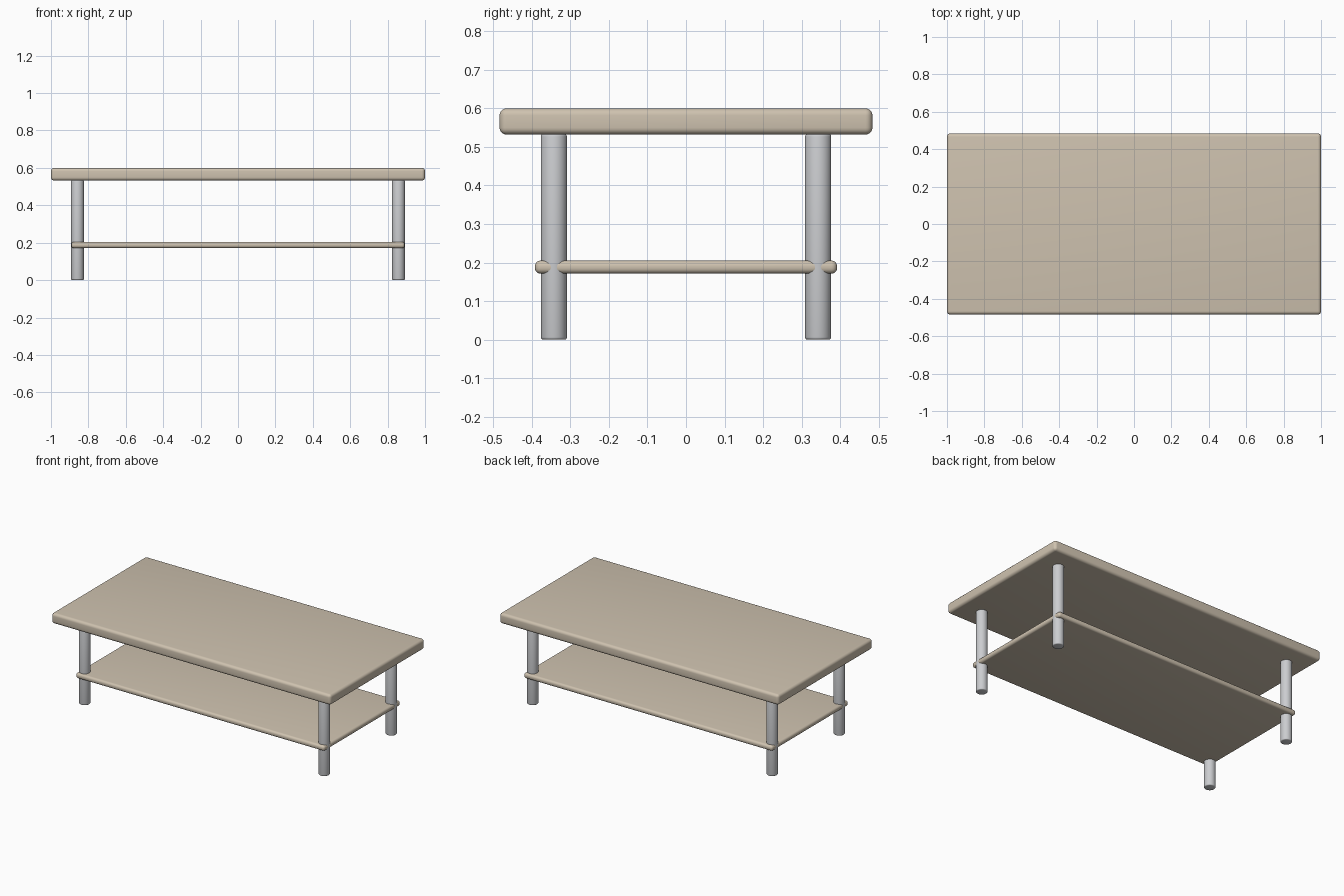
import bpy
import math

cube = bpy.data.objects.get("Cube")
if cube:
    bpy.data.objects.remove(cube, do_unlink=True)


def material(name, rgb):
    mat = bpy.data.materials.new(name)
    mat.use_nodes = True
    color = (*rgb, 1)
    mat.diffuse_color = color
    mat.node_tree.nodes["Principled BSDF"].inputs["Base Color"].default_value = color
    return mat


def finish(obj, name, mat, bevel, segments):
    """Name, colour, round the edges and smooth the shading."""
    obj.name = name
    obj.data.materials.append(mat)
    bpy.ops.object.transform_apply(location=False, rotation=False, scale=True)
    mod = obj.modifiers.new("rounded_edges", 'BEVEL')
    mod.width = bevel
    mod.segments = segments
    mod.limit_method = 'ANGLE'
    mod.angle_limit = math.radians(40)
    bpy.ops.object.modifier_apply(modifier=mod.name)
    bpy.ops.object.shade_smooth_by_angle(angle=math.radians(35))


def board(name, width, depth, bottom, top, bevel, mat):
    bpy.ops.mesh.primitive_cube_add(size=1, location=(0, 0, (bottom + top) / 2))
    obj = bpy.context.object
    obj.scale = (width, depth, top - bottom)
    finish(obj, name, mat, bevel, 5)


def leg(name, x, y, height, radius, mat):
    bpy.ops.mesh.primitive_cylinder_add(vertices=32, radius=radius, depth=height,
                                        location=(x, y, height / 2))
    finish(bpy.context.object, name, mat, 0.006, 3)


wood = material("pale_wood", (0.62, 0.54, 0.43))
metal = material("grey_metal", (0.60, 0.61, 0.63))

# Tabletop and lower shelf
board("tabletop", 2.0, 0.968, 0.532, 0.60, 0.018, wood)
board("lower_shelf", 1.782, 0.784, 0.171, 0.205, 0.0145, wood)

# Four round legs passing through the shelf corners
for side, x in (("left", 0.858), ("right", -0.858)):
    for end, y in (("front", -0.343), ("back", 0.343)):
        leg(f"{end}_{side}_leg", x, y, 0.533, 0.034, metal)
